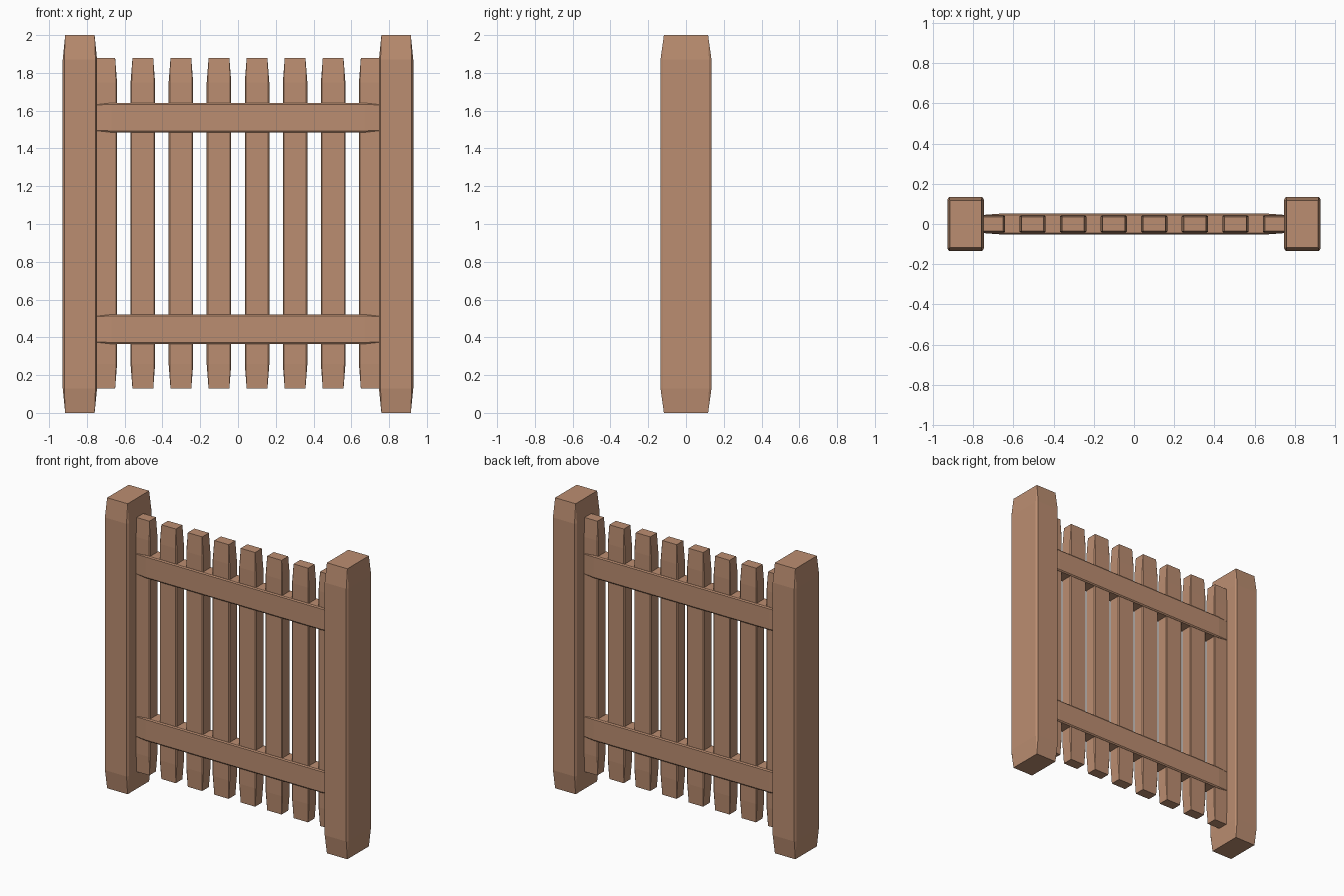
import bpy, bmesh
from mathutils import Matrix, Vector

cube = bpy.data.objects.get("Cube")
if cube:
    bpy.data.objects.remove(cube, do_unlink=True)

wood = bpy.data.materials.new("warm brown wood")
wood.use_nodes = True
colour = (0.50, 0.27, 0.165, 1)
wood.diffuse_color = colour
wood.node_tree.nodes["Principled BSDF"].inputs["Base Color"].default_value = colour


def plank(name, centre, half, tip, taper, cut, rotation=None):
    """Chamfered timber along z whose two ends narrow to plain rectangles."""
    bm = bmesh.new()
    a, b, h = half
    ca, cb = cut
    signs = [(1, 1), (-1, 1), (-1, -1), (1, -1)]

    def tips(z):
        return [bm.verts.new((sx * tip[0], sy * tip[1], z)) for sx, sy in signs]

    def ring(z):
        verts = []
        for i, (sx, sy) in enumerate(signs):
            pair = [(sx * a, sy * (b - cb), z), (sx * (a - ca), sy * b, z)]
            verts += [bm.verts.new(p) for p in (pair if i % 2 == 0 else pair[::-1])]
        return verts

    bottom, low, high, top = tips(-h), ring(taper - h), ring(h - taper), tips(h)
    for i in range(8):
        j = (i + 1) % 8
        bm.faces.new((low[i], low[j], high[j], high[i]))
    for end, body in ((bottom, low), (top, high)):
        bm.faces.new(end)
        for i in range(4):
            j = (i + 1) % 4
            bm.faces.new((end[i], body[2 * i], body[2 * i + 1]))
            bm.faces.new((end[i], body[2 * i + 1], body[2 * j], end[j]))
    bmesh.ops.recalc_face_normals(bm, faces=bm.faces)
    if rotation:
        bm.transform(rotation)
    mesh = bpy.data.meshes.new(name)
    bm.to_mesh(mesh)
    bm.free()
    mesh.materials.append(wood)
    obj = bpy.data.objects.new(name, mesh)
    obj.location = Vector(centre)
    bpy.context.collection.objects.link(obj)


# Posts at both ends
for side, x in (("left", 0.837), ("right", -0.837)):
    plank(side + "_post", (x, 0, 1), (0.091, 0.135, 1), (0.078, 0.117), 0.13, (0.009, 0.014))

# Upright slats
for i in range(8):
    plank(f"slat_{i + 1}", ((i - 3.5) * 0.2015, 0, 1.003), (0.065, 0.043, 0.875),
          (0.055, 0.036), 0.13, (0.006, 0.005))

# Horizontal rails, laid along x
lay_flat = Matrix.Rotation(1.5707963, 4, 'Y')
for name, z in (("lower_rail", 0.443), ("upper_rail", 1.563)):
    plank(name, (0, 0, z), (0.078, 0.051, 0.78), (0.066, 0.043), 0.11, (0.008, 0.006), lay_flat)
